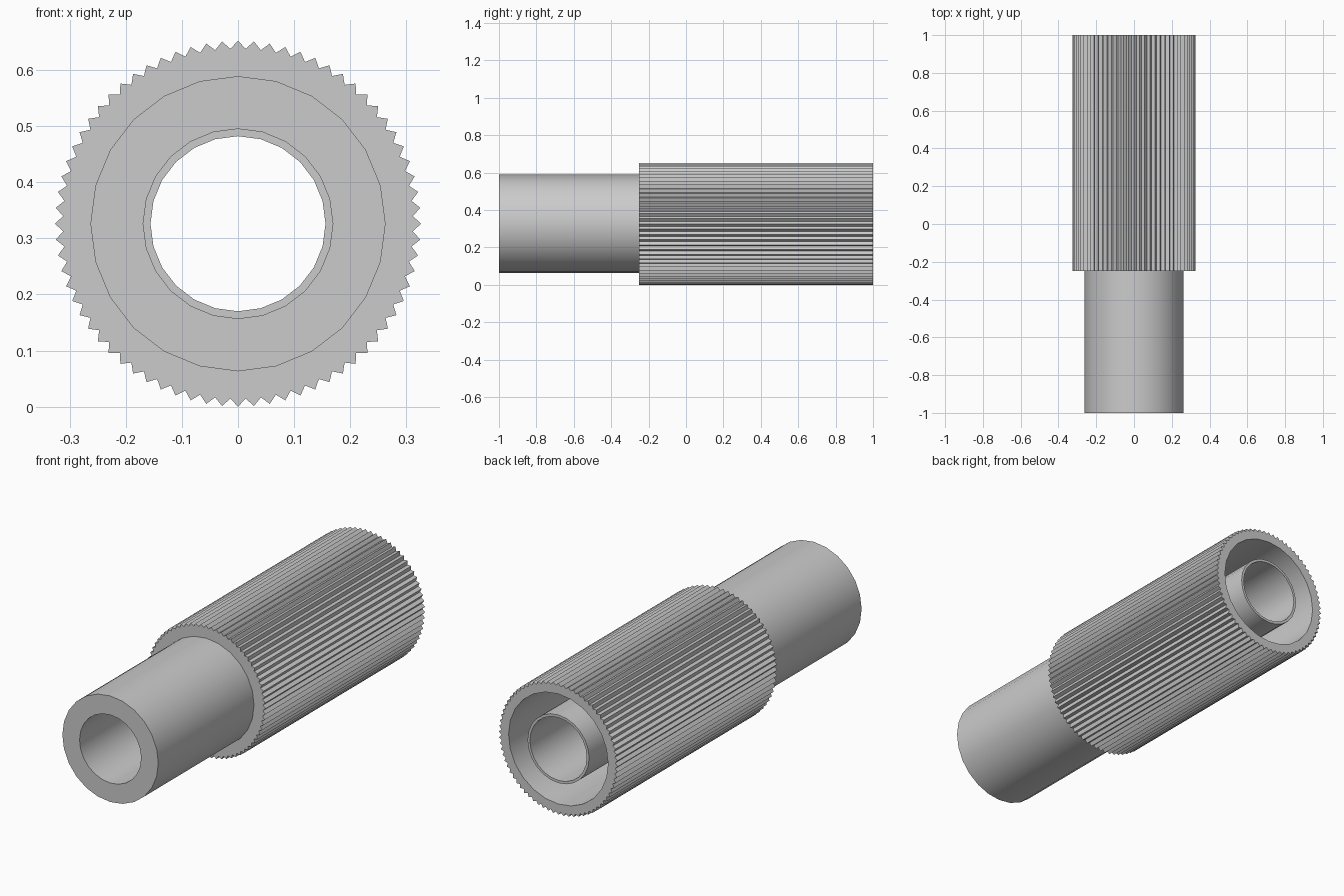
import bpy
import bmesh
from math import sin, cos, tau

cube = bpy.data.objects.get("Cube")
if cube:
    bpy.data.objects.remove(cube)

SIDES = 24
TEETH = 72
TIP, VALLEY = 0.326, 0.312      # knurl radii
AXIS_Z = TIP

grey = bpy.data.materials.new("plain grey")
grey.use_nodes = True
colour = (0.6, 0.6, 0.6, 1)
grey.diffuse_color = colour
grey.node_tree.nodes["Principled BSDF"].inputs["Base Color"].default_value = colour

bm = bmesh.new()


def ring(radii, count, y):
    """Circle of vertices around the y axis, cycling through the radii."""
    verts = []
    for i in range(count):
        r, a = radii[i % len(radii)], tau * i / count
        verts.append(bm.verts.new((r * sin(a), y, AXIS_Z + r * cos(a))))
    return verts


def join(a, b):
    """Join two rings with one face per side of the coarser ring."""
    n = min(len(a), len(b))
    ka, kb = len(a) // n, len(b) // n
    for i in range(n):
        lower = [a[(i * ka + j) % len(a)] for j in range(ka + 1)]
        upper = [b[(i * kb + j) % len(b)] for j in range(kb + 1)]
        bm.faces.new(lower + upper[::-1])


def tube(r, y):
    return ring([r], SIDES, y)


def knurl(y):
    return ring([TIP, VALLEY], TEETH * 2, y)


rings = [
    tube(0.169, -1.0), tube(0.263, -1.0),      # front end face
    tube(0.263, -0.25), knurl(-0.25),          # neck and shoulder
    knurl(1.0), tube(0.273, 1.0),              # knurled grip and back rim
    tube(0.273, -0.15), tube(0.169, -0.15),    # annular socket
    tube(0.169, 1.0), tube(0.156, 1.0),        # inner sleeve end
    tube(0.156, -0.25), tube(0.169, -0.25),    # bore and its step
]
for a, b in zip(rings, rings[1:] + rings[:1]):
    join(a, b)
bmesh.ops.recalc_face_normals(bm, faces=bm.faces)

mesh = bpy.data.meshes.new("knurled_sleeve")
bm.to_mesh(mesh)
bm.free()
mesh.materials.append(grey)
sleeve = bpy.data.objects.new("knurled_sleeve", mesh)
bpy.context.collection.objects.link(sleeve)

# Smooth round walls, crisp rims and teeth
bpy.ops.object.select_all(action="DESELECT")
sleeve.select_set(True)
bpy.context.view_layer.objects.active = sleeve
bpy.ops.object.shade_smooth_by_angle()
